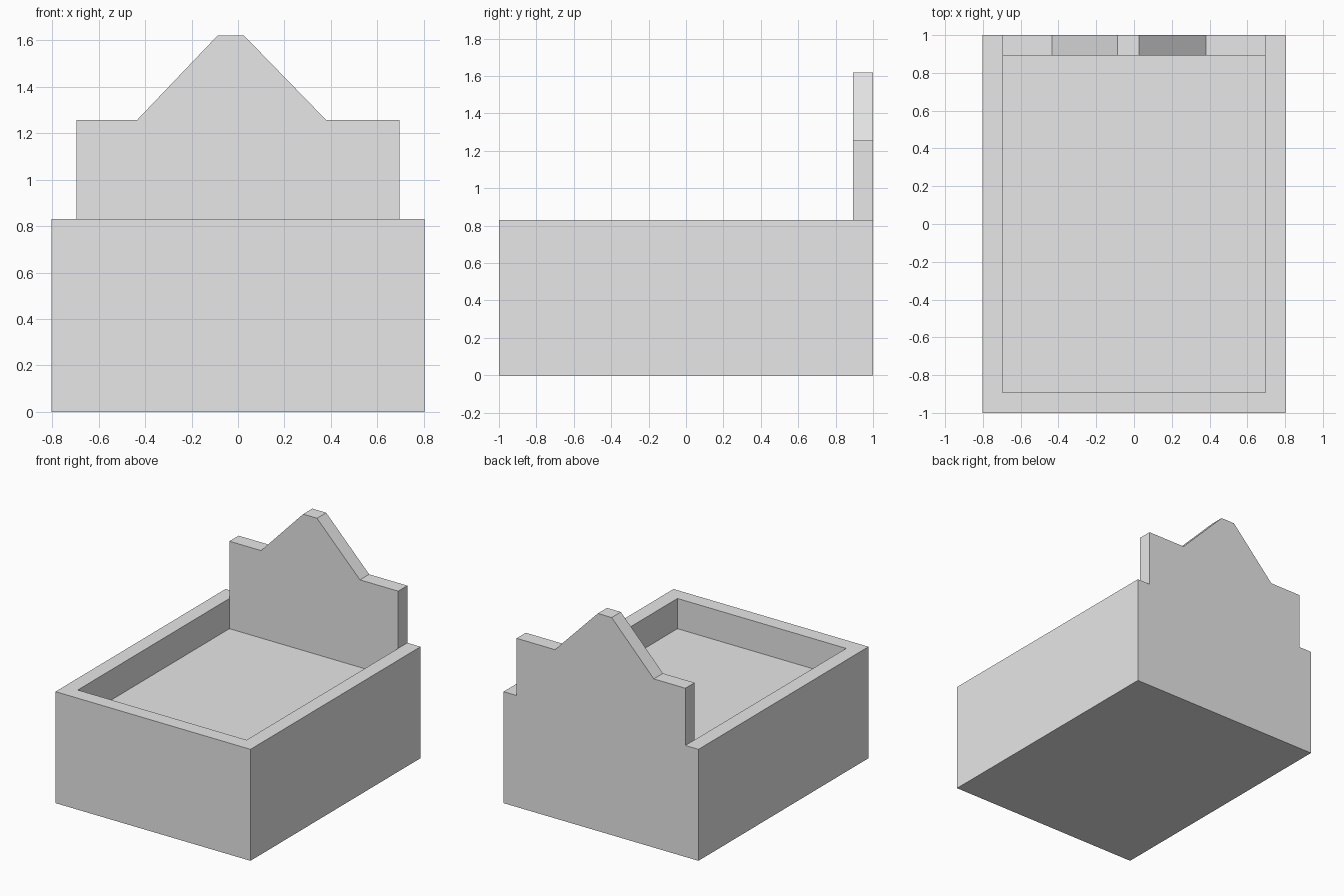
import bpy, bmesh
from mathutils import Matrix, Vector

cube = bpy.data.objects.get("Cube")
if cube:
    bpy.data.objects.remove(cube, do_unlink=True)

HALF_W, HALF_L, RIM_Z, FLOOR_Z, WALL = 0.803, 1.0, 0.83, 0.605, 0.108

grey = bpy.data.materials.new("plain grey")
grey.use_nodes = True
colour = (0.8, 0.8, 0.8, 1)
grey.diffuse_color = colour
grey.node_tree.nodes["Principled BSDF"].inputs["Base Color"].default_value = colour


def finish(bm, name):
    bmesh.ops.recalc_face_normals(bm, faces=bm.faces)
    mesh = bpy.data.meshes.new(name)
    bm.to_mesh(mesh)
    bm.free()
    mesh.materials.append(grey)
    obj = bpy.data.objects.new(name, mesh)
    bpy.context.collection.objects.link(obj)
    return obj


# Open box: inset the top to form the rim, then sink the floor
bm = bmesh.new()
size = Matrix.Diagonal((2 * HALF_W, 2 * HALF_L, RIM_Z, 1))
bmesh.ops.create_cube(bm, size=1, matrix=Matrix.Translation((0, 0, RIM_Z / 2)) @ size)
top = max(bm.faces, key=lambda f: f.calc_center_median().z)
bmesh.ops.inset_region(bm, faces=[top], thickness=WALL, use_even_offset=True)
lifted = bmesh.ops.extrude_discrete_faces(bm, faces=[top])["faces"][0]
bmesh.ops.translate(bm, verts=lifted.verts, vec=(0, 0, FLOOR_Z - RIM_Z))
finish(bm, "box")

# Stepped gable panel standing on the back rim
side = HALF_W - WALL
outline = [(-side, RIM_Z), (side, RIM_Z), (side, 1.256), (0.38, 1.256),
           (0.026, 1.62), (-0.088, 1.62), (-0.435, 1.256), (-side, 1.256)]
bm = bmesh.new()
face = bm.faces.new([bm.verts.new((x, HALF_L - WALL, z)) for x, z in outline])
solid = bmesh.ops.extrude_face_region(bm, geom=[face])["geom"]
bmesh.ops.translate(bm, verts=[v for v in solid if isinstance(v, bmesh.types.BMVert)],
                    vec=Vector((0, WALL, 0)))
finish(bm, "back_panel")
